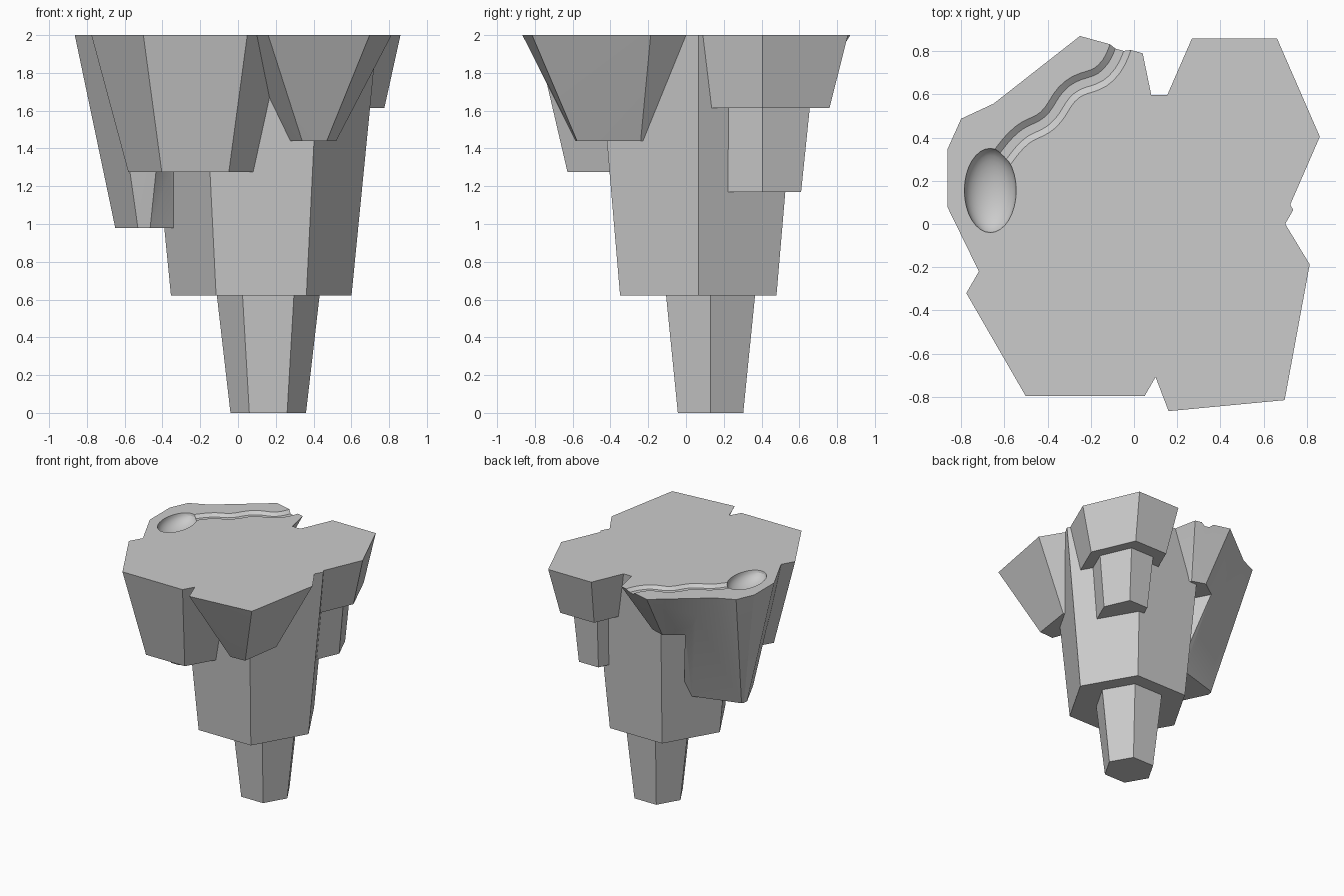
import bpy, bmesh, math

if "Cube" in bpy.data.objects:
    bpy.data.objects.remove(bpy.data.objects["Cube"])


def loft(name, bottom, z0, top, z1):
    """Solid between two outlines with the same number of points."""
    bm = bmesh.new()
    lo = [bm.verts.new((x, y, z0)) for x, y in bottom]
    hi = [bm.verts.new((x, y, z1)) for x, y in top]
    n = len(lo)
    bm.faces.new(lo[::-1])
    bm.faces.new(hi)
    sides = [bm.faces.new((lo[i], lo[(i + 1) % n], hi[(i + 1) % n], hi[i])) for i in range(n)]
    bmesh.ops.recalc_face_normals(bm, faces=bm.faces)
    # split only sides that are warped
    warped = []
    for f in sides:
        c = f.calc_center_median()
        if max(abs((v.co - c).dot(f.normal)) for v in f.verts) > 1e-4:
            warped.append(f)
    bmesh.ops.triangulate(bm, faces=warped)
    mesh = bpy.data.meshes.new(name)
    bm.to_mesh(mesh)
    bm.free()
    ob = bpy.data.objects.new(name, mesh)
    bpy.context.collection.objects.link(ob)
    return ob


def hexagon(cx, cy, r, sy=1.0):
    return [(cx + r * math.cos(math.pi * i / 3), cy + sy * r * math.sin(math.pi * i / 3))
            for i in range(6)]


def column(name, cx, cy, r0, z0, r1, z1, sy=1.0):
    return loft(name, hexagon(cx, cy, r0, sy), z0, hexagon(cx, cy, r1, sy), z1)


def activate(ob):
    bpy.ops.object.select_all(action='DESELECT')
    ob.select_set(True)
    bpy.context.view_layer.objects.active = ob


def boolean(target, other, op):
    mod = target.modifiers.new(op.lower(), 'BOOLEAN')
    mod.operation, mod.object, mod.solver = op, other, 'EXACT'
    activate(target)
    bpy.ops.object.modifier_apply(modifier=mod.name)
    bpy.data.objects.remove(other)


# Tapered hexagonal rock columns
rock = column("floating_rock", 0.123, 0.065, 0.478, 0.622, 0.614, 2.0)
parts = [
    column("bottom_stem", 0.16, 0.13, 0.20, 0.0, 0.281, 0.7),
    column("front_left_block", -0.226, -0.32, 0.355, 1.275, 0.55, 2.0),
    column("back_right_block", 0.465, 0.404, 0.31, 1.615, 0.395, 2.0, 1.325),
    column("back_right_lower_block", 0.465, 0.404, 0.179, 1.17, 0.224, 1.67, 1.325),
]

# Irregular blocks
parts.append(loft(
    "front_right_block",
    [(0.34, -0.585), (0.47, -0.577), (0.52, -0.24), (0.42, -0.07), (0.25, -0.07), (0.24, -0.32)], 1.44,
    [(0.16, -0.866), (0.697, -0.815), (0.813, -0.187), (0.62, 0.132), (0.1, 0.1), (-0.06, -0.29)], 2.0))
parts.append(loft(
    "left_block",
    [(-0.53, -0.12), (-0.465, -0.12), (-0.2, 0.10), (-0.2, 0.31),
     (-0.635, 0.18), (-0.645, 0.165), (-0.65, 0.13)], 0.98,
    [(-0.675, -0.307), (-0.36, -0.32), (-0.1, 0.0), (-0.45, 0.65),
     (-0.80, 0.487), (-0.864, 0.344), (-0.864, 0.08)], 2.0))
parts.append(loft(
    "back_left_block",
    [(0.0, 0.2), (0.0, 0.37), (-0.1, 0.58), (-0.215, 0.617), (-0.486, 0.425), (-0.35, 0.15)], 1.6,
    [(0.0, 0.1), (0.1, 0.5), (0.04, 0.79), (-0.25, 0.87), (-0.72, 0.502), (-0.5, 0.1)], 2.0))
for part in parts:
    boolean(rock, part, 'UNION')

# Pond bowl
bpy.ops.mesh.primitive_uv_sphere_add(segments=32, ring_count=16, location=(-0.665, 0.155, 2.0))
pond = bpy.context.object
pond.name = "pond_cutter"
pond.scale = (0.12, 0.195, 0.09)

# Shallow winding stream bed from the pond to the back edge
curve = bpy.data.curves.new("stream_cutter", 'CURVE')
curve.dimensions = '3D'
curve.bevel_depth, curve.bevel_resolution, curve.use_fill_caps = 0.065, 3, True
curve.resolution_u = 6
path = [(-0.64, 0.27), (-0.52, 0.41), (-0.40, 0.48), (-0.29, 0.62), (-0.13, 0.70), (-0.03, 0.90)]
spline = curve.splines.new('BEZIER')
spline.bezier_points.add(len(path) - 1)
for p, (x, y) in zip(spline.bezier_points, path):
    p.co = (x, y, 2.04)
    p.handle_left_type = p.handle_right_type = 'AUTO'
stream = bpy.data.objects.new("stream_cutter", curve)
bpy.context.collection.objects.link(stream)
activate(stream)
bpy.ops.object.convert(target='MESH')
stream = bpy.context.object

for cutter in (pond, stream):
    cutter.hide_render = True
    boolean(rock, cutter, 'DIFFERENCE')

activate(rock)
bpy.ops.object.shade_smooth_by_angle(angle=math.radians(20))
